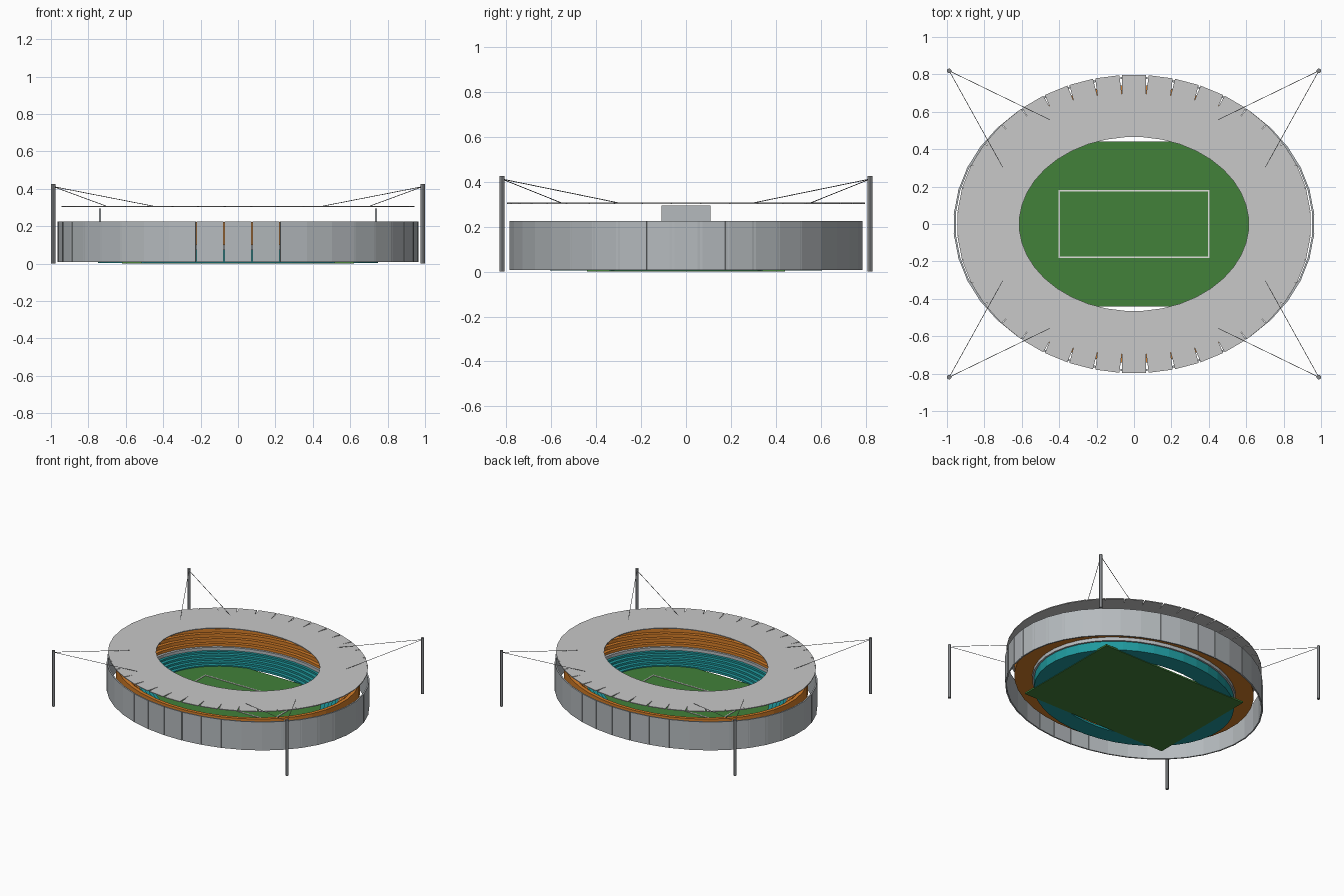
import bpy, bmesh, math
from mathutils import Vector, Matrix

if "Cube" in bpy.data.objects:
    bpy.data.objects.remove(bpy.data.objects["Cube"])

SEG = 40
STEP = 2 * math.pi / SEG


def material(name, rgb):
    m = bpy.data.materials.new(name)
    m.diffuse_color = (*rgb, 1)
    m.use_nodes = True
    m.node_tree.nodes["Principled BSDF"].inputs["Base Color"].default_value = m.diffuse_color
    return m


ROOF = material("roof_grey", (0.58, 0.58, 0.58))
WALL = material("wall_grey", (0.46, 0.49, 0.51))
STEEL = material("steel_grey", (0.24, 0.25, 0.26))
GRASS = material("grass_green", (0.054, 0.22, 0.042))
LINE = material("line_white", (0.75, 0.75, 0.72))
TEAL = material("teal_seats", (0.014, 0.32, 0.34))
ORANGE = material("orange_seats", (0.66, 0.205, 0.021))


def finish(name, bm, mat):
    bmesh.ops.recalc_face_normals(bm, faces=bm.faces)
    me = bpy.data.meshes.new(name)
    bm.to_mesh(me)
    bm.free()
    me.materials.append(mat)
    ob = bpy.data.objects.new(name, me)
    bpy.context.collection.objects.link(ob)
    return ob


def add_box(bm, centre, size, angle=0.0):
    mat = (Matrix.Translation(centre) @ Matrix.Rotation(angle, 4, 'Z')
           @ Matrix.Diagonal((*size, 1)))
    bmesh.ops.create_cube(bm, size=1, matrix=mat)


def add_rod(bm, p, q, radius, sides):
    p, q = Vector(p), Vector(q)
    d = q - p
    mat = Matrix.Translation((p + q) / 2) @ d.to_track_quat('Z', 'Y').to_matrix().to_4x4()
    bmesh.ops.create_cone(bm, cap_ends=True, segments=sides, radius1=radius,
                          radius2=radius, depth=d.length, matrix=mat)


def panel_ring(name, mat, a, b, depth, width, z0, z1):
    """Equal flat panels facing outward around an ellipse."""
    bm = bmesh.new()
    for i in range(SEG):
        t = i * STEP
        angle = math.atan2(math.sin(t) / b, math.cos(t) / a)
        add_box(bm, (a * math.cos(t), b * math.sin(t), (z0 + z1) / 2),
                (depth, width, z1 - z0), angle)
    return finish(name, bm, mat)


def sweep_ring(name, mat, a, b, profile):
    """Sweep a closed (offset, height) profile around an ellipse."""
    bm = bmesh.new()
    rings = []
    for i in range(SEG):
        t = (i + 0.5) * STEP
        rings.append([bm.verts.new(((a + o) * math.cos(t), (b + o) * math.sin(t), z))
                      for o, z in profile])
    n = len(profile)
    for i in range(SEG):
        r, s = rings[i], rings[(i + 1) % SEG]
        for j in range(n):
            k = (j + 1) % n
            bm.faces.new((r[j], r[k], s[k], s[j]))
    return finish(name, bm, mat)


def stepped(rows, run, z0, z1, base):
    """Stair profile rising outward, closed along a flat underside."""
    pts = [(0, base)]
    for i in range(rows):
        z = z0 + (z1 - z0) * i / (rows - 1)
        pts += [(run * i, z), (run * (i + 1), z)]
    return pts + [(run * rows, base)]


# Pitch slab
bm = bmesh.new()
add_box(bm, (0, 0, 0.006), (1.24, 0.88, 0.012))
finish("pitch", bm, GRASS)

# Painted pitch outline
bm = bmesh.new()
for s in (-1, 1):
    add_box(bm, (0, s * 0.177, 0.0135), (0.806, 0.008, 0.005))
    add_box(bm, (s * 0.399, 0, 0.0135), (0.008, 0.346, 0.005))
finish("pitch_lines", bm, LINE)

# Seating tiers and the walkway between them
sweep_ring("lower_stand", TEAL, 0.617, 0.472, stepped(5, 0.027, 0.02, 0.075, 0.004))
sweep_ring("walkway", WALL, 0.745, 0.600,
           [(0, 0.072), (0, 0.098), (0.02, 0.098), (0.02, 0.072)])
sweep_ring("upper_stand", ORANGE, 0.762, 0.612, stepped(5, 0.026, 0.12, 0.222, 0.1))

# Outer wall panels and roof plates
panel_ring("outer_wall", WALL, 0.957, 0.780, 0.010, 0.146, 0.008, 0.225)
panel_ring("roof", ROOF, 0.778, 0.630, 0.332, 0.130, 0.302, 0.308)

# Display boards at both ends
for side, s in (("left", -1), ("right", 1)):
    bm = bmesh.new()
    add_box(bm, (s * 0.738, 0, 0.243), (0.010, 0.216, 0.104))
    finish("display_board_" + side, bm, WALL)

# Corner masts with two cables each
masts, cables = bmesh.new(), bmesh.new()
for sx in (-1, 1):
    for sy in (-1, 1):
        x, y = sx * 0.988, sy * 0.819
        add_rod(masts, (x, y, 0), (x, y, 0.425), 0.012, 12)
        for cx, cy in ((0.70, 0.30), (0.445, 0.555)):
            add_rod(cables, (x, y, 0.412), (sx * cx, sy * cy, 0.306), 0.0018, 6)
mast_ob = finish("corner_masts", masts, STEEL)
finish("roof_cables", cables, STEEL)

bpy.context.view_layer.objects.active = mast_ob
mast_ob.select_set(True)
bpy.ops.object.shade_smooth_by_angle()
